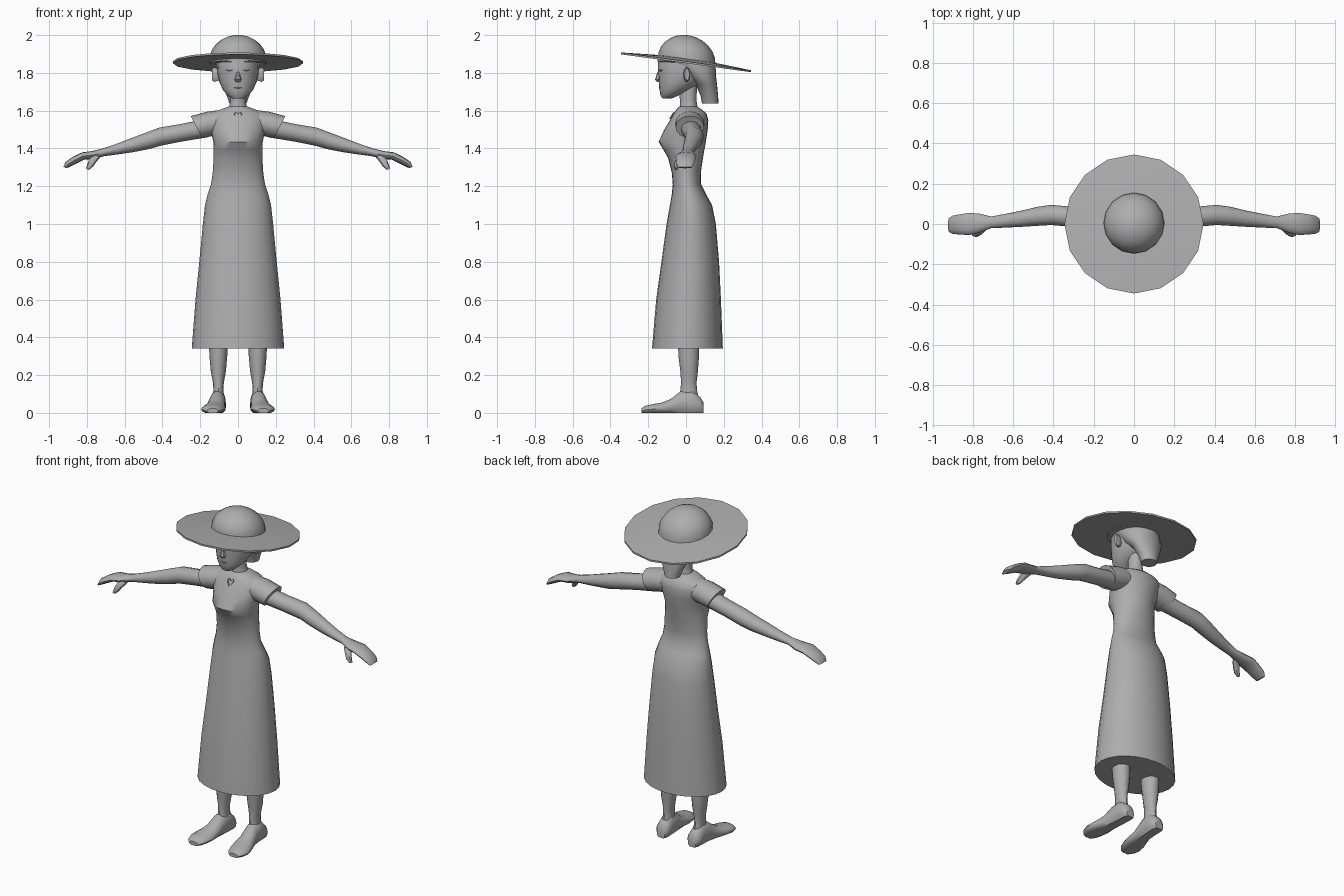
import bpy, bmesh, math
from mathutils import Vector

GREY = bpy.data.materials.new("soft_grey")
GREY.diffuse_color = (0.42, 0.42, 0.42, 1)


def loft(name, rings, n=16, mirror=False, floor=None, angle=40):
    """Closed skin through rings given as (centre, half axis u, half axis v)."""
    bm = bmesh.new()
    loops = []
    for c, u, v in rings:
        loop = []
        for i in range(n):
            a = math.tau * i / n
            p = Vector(c) + Vector(u) * math.cos(a) + Vector(v) * math.sin(a)
            if floor is not None:
                p.z = max(p.z, floor)
            loop.append(bm.verts.new(p))
        loops.append(loop)
    for a, b in zip(loops, loops[1:]):
        for i in range(n):
            j = (i + 1) % n
            bm.faces.new((a[i], a[j], b[j], b[i]))
    bm.faces.new(loops[0])
    bm.faces.new(loops[-1])
    bmesh.ops.recalc_face_normals(bm, faces=bm.faces)
    me = bpy.data.meshes.new(name)
    bm.to_mesh(me)
    bm.free()
    me.materials.append(GREY)
    ob = bpy.data.objects.new(name, me)
    bpy.context.collection.objects.link(ob)
    bpy.ops.object.select_all(action='DESELECT')
    ob.select_set(True)
    bpy.context.view_layer.objects.active = ob
    bpy.ops.object.shade_smooth_by_angle(angle=math.radians(angle))
    if mirror:
        ob.modifiers.new("mirror", 'MIRROR')
    return ob


def upright(rows, cx=0.0):
    """Rows of (z, half width, y front, y back)."""
    return [((cx, (f + b) / 2, z), (w, 0, 0), (0, (b - f) / 2, 0)) for z, w, f, b in rows]


def sideways(rows):
    """Rows of (x, z, y, half depth, half height, lean) for limbs along x."""
    return [((x, y, z), (0, d, 0), (h * math.sin(t), 0, h * math.cos(t)))
            for x, z, y, d, h, t in rows]


# Dress: skirt and bodice in one skin
loft("dress", upright([
    (0.34, 0.245, -0.18, 0.195), (0.60, 0.225, -0.158, 0.185), (0.80, 0.205, -0.13, 0.175),
    (1.00, 0.186, -0.103, 0.158), (1.10, 0.175, -0.085, 0.138), (1.16, 0.16, -0.075, 0.105),
    (1.21, 0.143, -0.07, 0.08), (1.27, 0.134, -0.075, 0.078), (1.35, 0.129, -0.095, 0.09),
    (1.39, 0.129, -0.118, 0.097), (1.435, 0.131, -0.145, 0.105), (1.50, 0.145, -0.115, 0.115),
    (1.55, 0.158, -0.085, 0.118), (1.585, 0.14, -0.065, 0.108), (1.605, 0.095, -0.052, 0.085),
    (1.622, 0.05, -0.035, 0.06)]), n=24)

# Short sleeves with slanted cuffs
loft("sleeve", sideways([
    (0.08, 1.54, 0.02, 0.07, 0.065, 0.0), (0.15, 1.53, 0.02, 0.078, 0.066, 0.2),
    (0.22, 1.513, 0.02, 0.075, 0.066, 0.48)]), mirror=True)

# Arm with palm and joined fingers
loft("arm", sideways([
    (0.18, 1.505, 0.025, 0.055, 0.05, 0.4), (0.30, 1.483, 0.035, 0.05, 0.046, 0.15),
    (0.41, 1.463, 0.045, 0.05, 0.048, 0.1), (0.48, 1.44, 0.038, 0.047, 0.044, 0.2),
    (0.56, 1.417, 0.026, 0.04, 0.037, 0.25), (0.64, 1.396, 0.016, 0.034, 0.028, 0.25),
    (0.71, 1.38, 0.008, 0.029, 0.021, 0.2), (0.77, 1.365, 0.004, 0.048, 0.021, 0.2),
    (0.82, 1.36, 0.0, 0.055, 0.02, 0.3), (0.865, 1.338, -0.002, 0.05, 0.02, 0.5),
    (0.90, 1.317, -0.004, 0.045, 0.018, 0.8), (0.916, 1.299, -0.005, 0.036, 0.009, 1.1)]),
    n=12, mirror=True)

# Thumb
loft("thumb", [((x, y, z), (0, r, 0), (r, 0, r * 0.5)) for x, y, z, r in (
    (0.745, -0.02, 1.362, 0.016), (0.768, -0.038, 1.338, 0.018),
    (0.782, -0.05, 1.312, 0.015), (0.797, -0.053, 1.29, 0.008))], n=8, mirror=True)

# Legs
loft("leg", upright([
    (0.06, 0.036, -0.035, 0.07), (0.12, 0.026, -0.03, 0.058), (0.16, 0.029, -0.026, 0.056),
    (0.22, 0.04, -0.03, 0.063), (0.30, 0.047, -0.04, 0.069), (0.36, 0.05, -0.042, 0.07)],
    cx=0.104), n=12, mirror=True)

# Feet, flat on the ground and toed out
loft("foot", [((cx, y, h * 0.42), (w, 0, 0), (0, 0, h * 0.58)) for y, cx, w, h in (
    (0.093, 0.104, 0.026, 0.055), (0.075, 0.105, 0.042, 0.085), (0.03, 0.106, 0.042, 0.125),
    (-0.03, 0.11, 0.043, 0.115), (-0.08, 0.117, 0.05, 0.075), (-0.13, 0.126, 0.06, 0.055),
    (-0.18, 0.134, 0.061, 0.046), (-0.215, 0.135, 0.05, 0.038), (-0.236, 0.134, 0.03, 0.024))],
    n=14, mirror=True, floor=0.0)

# Neck and head
loft("neck", upright([
    (1.59, 0.062, -0.04, 0.07), (1.625, 0.045, -0.032, 0.06),
    (1.66, 0.04, -0.033, 0.055), (1.75, 0.042, -0.035, 0.06)]), n=12)
loft("head", upright([
    (1.665, 0.03, -0.125, -0.075), (1.68, 0.053, -0.135, -0.04), (1.71, 0.08, -0.14, 0.02),
    (1.75, 0.098, -0.144, 0.08), (1.80, 0.109, -0.147, 0.12), (1.86, 0.112, -0.147, 0.14),
    (1.92, 0.10, -0.12, 0.12)]), n=20)
loft("nose", upright([
    (1.752, 0.012, -0.152, -0.13), (1.764, 0.018, -0.164, -0.13),
    (1.79, 0.011, -0.156, -0.13), (1.815, 0.006, -0.147, -0.13)]), n=8)
loft("closed_eye", sideways([
    (0.03, 1.815, -0.138, 0.006, 0.002, 0), (0.045, 1.811, -0.134, 0.006, 0.003, 0),
    (0.06, 1.815, -0.126, 0.006, 0.002, 0)]), n=6, mirror=True)
loft("mouth", sideways([
    (-0.022, 1.722, -0.133, 0.005, 0.002, 0), (0, 1.721, -0.139, 0.005, 0.004, 0),
    (0.022, 1.722, -0.133, 0.005, 0.002, 0)]), n=6)
loft("ear", sideways([
    (0.10, 1.79, 0.0, 0.012, 0.032, 0), (0.125, 1.79, 0.004, 0.018, 0.04, 0),
    (0.138, 1.792, 0.006, 0.013, 0.032, 0)]), n=10, mirror=True)

# Hair gathered at the nape
loft("hair", upright([
    (1.637, 0.045, 0.085, 0.172), (1.68, 0.06, 0.077, 0.17), (1.74, 0.09, 0.05, 0.164),
    (1.775, 0.112, 0.005, 0.16), (1.83, 0.117, -0.07, 0.157), (1.85, 0.118, -0.12, 0.155),
    (1.86, 0.118, -0.15, 0.153), (1.88, 0.115, -0.15, 0.15)]), n=20)

# Hat: tilted sixteen-sided brim and rounded crown
TILT = 0.137
loft("hat_brim", [((0, 0, h), (r, 0, 0), (0, r, -TILT * r)) for r, h in (
    (0.13, 1.876), (0.345, 1.861), (0.345, 1.851), (0.13, 1.856))], angle=30)
loft("hat_crown", [((0, 0.004, 1.865 + 0.135 * math.sin(a)),
                    (0.153 * math.cos(a), 0, 0),
                    (0, 0.153 * math.cos(a), -0.1 * 0.153 * math.cos(a)))
                   for a in [math.radians(d) for d in (-6, 12, 27, 42, 56, 69, 80, 87)]])

# Small heart outline on the chest, built from a thin tube
heart = [((0.001 if k in (0, 6) else 0.0) + x, -0.074 - (1.575 - z) * 0.6, z) for k, (x, z) in enumerate((
    (0, 1.557), (0.01, 1.567), (0.019, 1.578), (0.017, 1.588), (0.009, 1.59), (0, 1.583)))]
loft("heart_pendant", [(p, (0.002, 0, 0.002), (0, 0.004, 0)) for p in heart], n=6, mirror=True)
